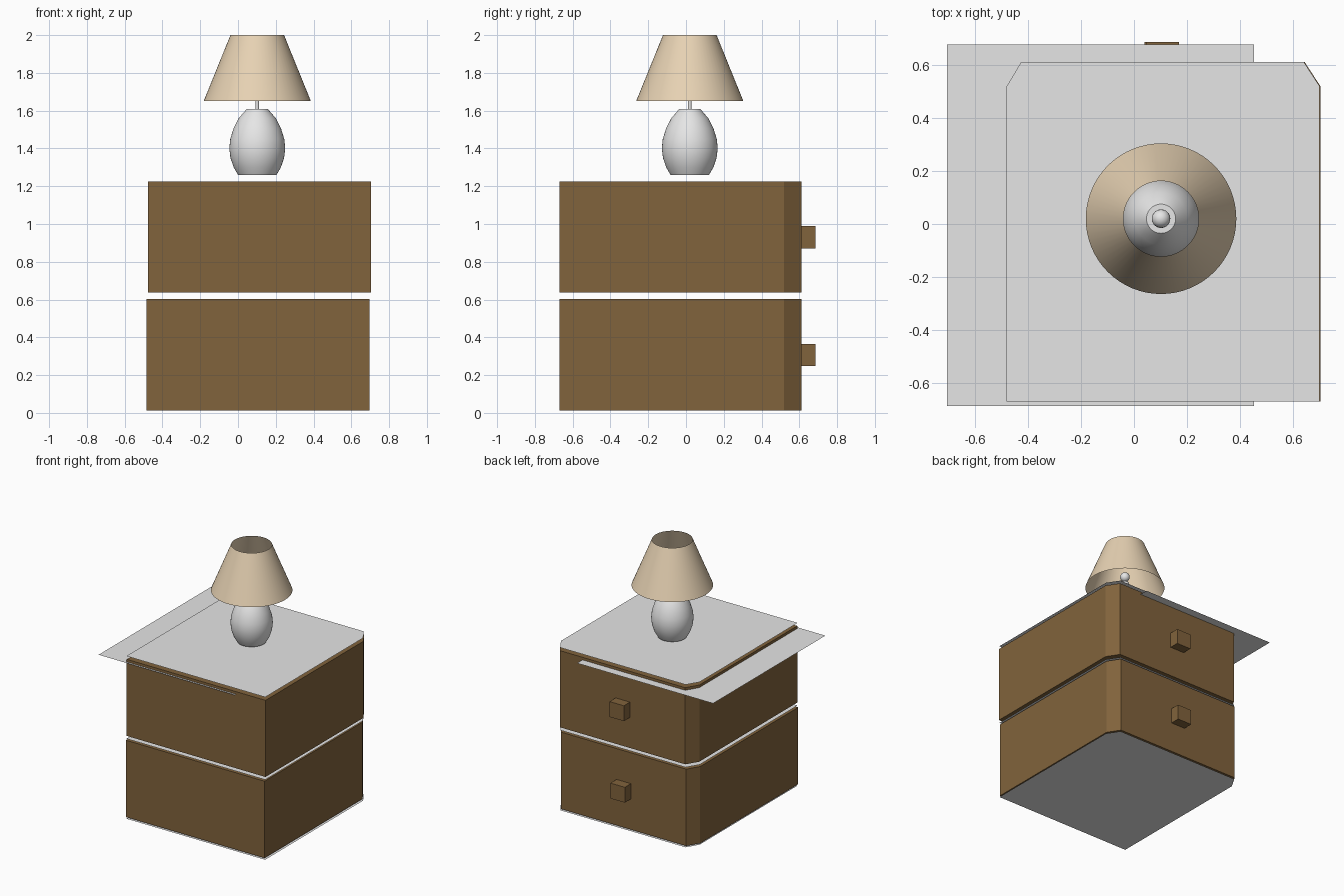
import bpy, bmesh, math

cube = bpy.data.objects.get("Cube")
if cube:
    bpy.data.objects.remove(cube, do_unlink=True)


def material(name, color):
    m = bpy.data.materials.new(name)
    m.use_nodes = True
    m.diffuse_color = (*color, 1)
    m.node_tree.nodes["Principled BSDF"].inputs["Base Color"].default_value = (*color, 1)
    return m


brown = material("brown wood", (0.22, 0.125, 0.045))
white = material("off white", (0.79, 0.79, 0.79))
cream = material("cream fabric", (0.83, 0.67, 0.47))


def finish(name, bm, mat, smooth=False):
    bmesh.ops.recalc_face_normals(bm, faces=bm.faces)
    mesh = bpy.data.meshes.new(name)
    bm.to_mesh(mesh)
    bm.free()
    mesh.materials.append(mat)
    obj = bpy.data.objects.new(name, mesh)
    bpy.context.collection.objects.link(obj)
    if smooth:
        bpy.ops.object.select_all(action="DESELECT")
        obj.select_set(True)
        bpy.context.view_layer.objects.active = obj
        bpy.ops.object.shade_smooth_by_angle(angle=math.radians(40))
    return obj


def prism(name, outline, z0, z1, mat):
    """Extrude an outline; equal heights give a single flat sheet."""
    bm = bmesh.new()
    face = bm.faces.new([bm.verts.new((x, y, z0)) for x, y in outline])
    if z1 > z0:
        top = bmesh.ops.extrude_face_region(bm, geom=[face])
        verts = [g for g in top["geom"] if isinstance(g, bmesh.types.BMVert)]
        bmesh.ops.translate(bm, verts=verts, vec=(0, 0, z1 - z0))
    return finish(name, bm, mat)


def rect(x0, x1, y0, y1):
    return [(x0, y0), (x1, y0), (x1, y1), (x0, y1)]


def cabinet_outline(dx=0):
    pts = [(-0.48, -0.67), (0.70, -0.67), (0.70, 0.52),
           (0.64, 0.612), (-0.425, 0.612), (-0.48, 0.52)]
    return [(x + dx, y) for x, y in pts]


def lathe(name, profile, mat, segments=48):
    """Revolve (radius, height) points about the lamp axis."""
    bm = bmesh.new()
    verts = [bm.verts.new((r, 0, z)) for r, z in profile]
    edges = [bm.edges.new(pair) for pair in zip(verts, verts[1:])]
    bmesh.ops.spin(bm, geom=verts + edges, cent=(0, 0, 0), axis=(0, 0, 1),
                   angle=math.tau, steps=segments, use_duplicate=False)
    bmesh.ops.remove_doubles(bm, verts=bm.verts, dist=0.0001)
    obj = finish(name, bm, mat, True)
    obj.location = (0.102, 0.02, 0)
    return obj


# Two stacked drawer boxes, each with a square knob on the back
for name, z0, z1, dx in (("lower", 0.012, 0.602, -0.005), ("upper", 0.637, 1.226, 0.003)):
    prism(name + "_drawer_box", cabinet_outline(dx), z0, z1, brown)
    mid = (z0 + z1) / 2
    knob = rect(0.045 + dx, 0.167 + dx, 0.61, 0.686)
    prism(name + "_drawer_knob", knob, mid - 0.06, mid + 0.058, brown)

# Thin sheets below, between and above the boxes, plus the offset cloth
for name, z in (("bottom_sheet", 0), ("middle_sheet", 0.615), ("top_sheet", 1.25)):
    prism(name, cabinet_outline(), z, z, white)
prism("offset_sheet", rect(-0.705, 0.452, -0.686, 0.678), 1.206, 1.206, white)

# Lamp
lathe("lamp_base", [(0, 1.26), (0.102, 1.26), (0.125, 1.30), (0.142, 1.35),
                    (0.148, 1.40), (0.143, 1.45), (0.126, 1.505),
                    (0.098, 1.56), (0.055, 1.61), (0, 1.61)], white)
lathe("lamp_stem", [(0.009, 1.60), (0.009, 1.73)], white, 16)
lathe("lamp_socket", [(0, 1.665), (0.03, 1.67), (0.03, 1.69), (0, 1.695)], white, 24)
ball = [(0.035 * math.sin(math.pi * i / 10), 1.74 - 0.035 * math.cos(math.pi * i / 10))
        for i in range(11)]
lathe("lamp_bulb", ball, white, 24)
lathe("lamp_shade", [(0.284, 1.65), (0.142, 2.0)], cream, 64)
